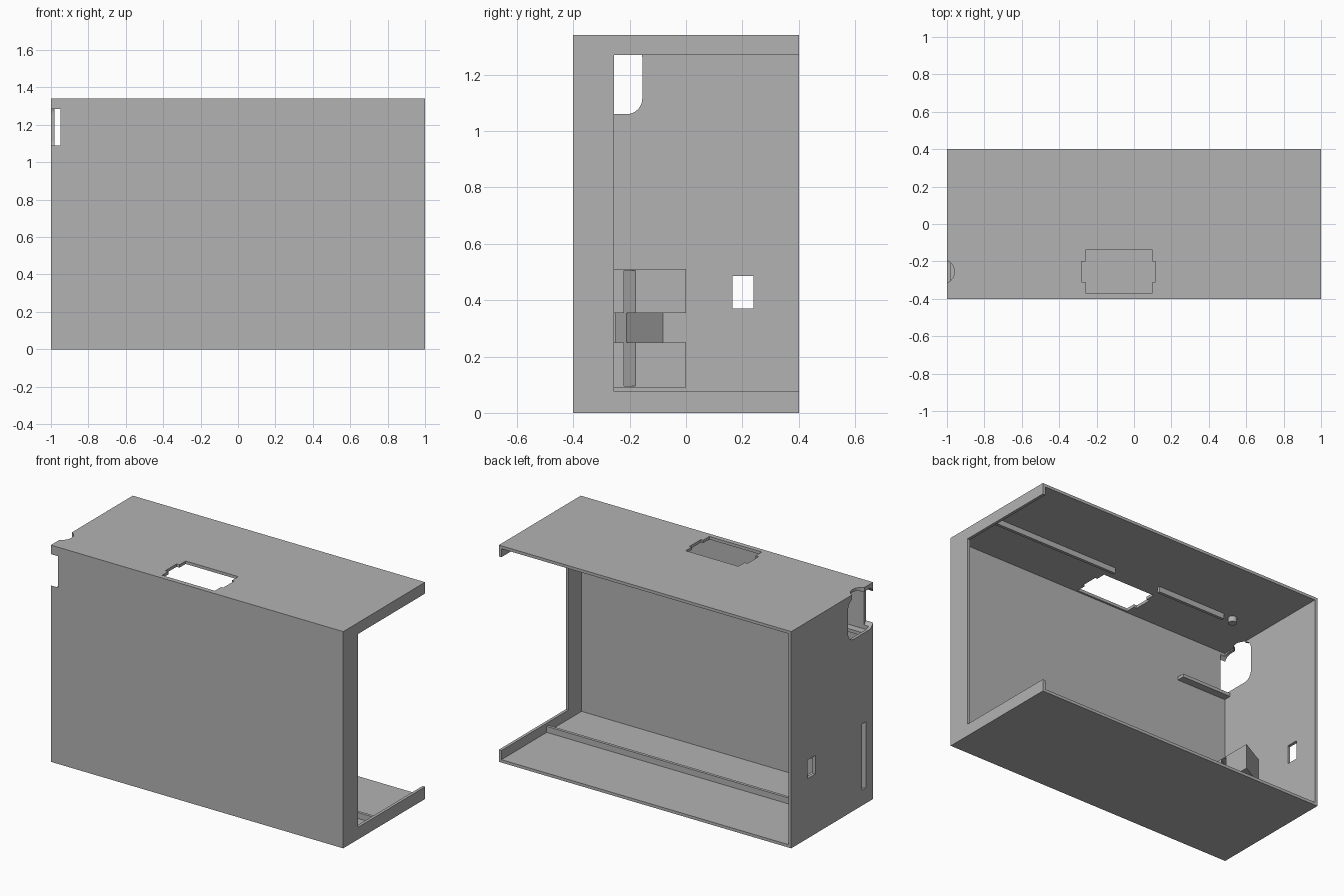
import bpy, bmesh, math

cube = bpy.data.objects.get("Cube")
if cube:
    bpy.data.objects.remove(cube, do_unlink=True)

grey = bpy.data.materials.new("plain grey")
grey.use_nodes = True
COLOUR = (0.45, 0.45, 0.45, 1)
grey.diffuse_color = COLOUR
grey.node_tree.nodes["Principled BSDF"].inputs["Base Color"].default_value = COLOUR

W, D, H, T = 1.0, 0.4, 1.34, 0.018   # half width, half depth, height, wall
XI, YI, ZI = W - T, D - T, H - T     # inner faces


def prism(name, points, lo, hi, axis="z"):
    """Extrude a 2D profile along an axis: (x, y) along z or (y, z) along x."""
    place = {"z": lambda p, t: (p[0], p[1], t), "x": lambda p, t: (t, p[0], p[1])}[axis]
    bm = bmesh.new()
    face = bm.faces.new([bm.verts.new(place(p, lo)) for p in points])
    moved = bmesh.ops.extrude_face_region(bm, geom=[face])["geom"]
    delta = place((0, 0), hi - lo)
    bmesh.ops.translate(bm, vec=delta, verts=[v for v in moved if isinstance(v, bmesh.types.BMVert)])
    bmesh.ops.recalc_face_normals(bm, faces=bm.faces)
    mesh = bpy.data.meshes.new(name)
    bm.to_mesh(mesh)
    bm.free()
    mesh.materials.append(grey)
    obj = bpy.data.objects.new(name, mesh)
    bpy.context.collection.objects.link(obj)
    return obj


def box(name, x, y, z):
    return prism(name, [(x[0], y[0]), (x[1], y[0]), (x[1], y[1]), (x[0], y[1])], *z)


def rounded(y, z, r, steps=8):
    """Rounded rectangle profile."""
    corners = [(y[1] - r, z[1] - r), (y[0] + r, z[1] - r), (y[0] + r, z[0] + r), (y[1] - r, z[0] + r)]
    return [(cy + r * math.cos(a), cz + r * math.sin(a))
            for k, (cy, cz) in enumerate(corners)
            for a in [math.pi / 2 * (k + i / steps) for i in range(steps + 1)]]


def circle(cx, cy, r, n=32):
    return [(cx + r * math.cos(2 * math.pi * i / n), cy + r * math.sin(2 * math.pi * i / n)) for i in range(n)]


def cut(target, *cutters):
    """Subtract each cutter in turn, then remove it."""
    for cutter in cutters:
        mod = target.modifiers.new("cut", "BOOLEAN")
        mod.operation, mod.solver, mod.object = "DIFFERENCE", "EXACT", cutter
        bpy.context.view_layer.update()
        graph = bpy.context.evaluated_depsgraph_get()
        mesh = bpy.data.meshes.new_from_object(target.evaluated_get(graph))
        target.modifiers.clear()
        target.data = mesh
        bpy.data.objects.remove(cutter, do_unlink=True)


def strap_slot():
    """Oblique slot through the side wall and the strap holder."""
    return prism("slot_cutter", [(-1.04, -0.354), (-0.78, -0.195), (-0.78, -0.155), (-1.04, -0.314)], 0.095, 0.505)


# Case: hollow box open at the back, with a framed opening on its left side
case = box("case", (-W, W), (-D, D), (0, H))
cut(case,
    box("inside", (-XI, XI), (-YI, 0.6), (T, ZI)),
    box("side_opening", (0.9, 1.2), (-0.255, 0.6), (0.075, 1.27)),
    box("roof_hole", (-0.26, 0.10), (-0.37, -0.14), (1.2, 1.5)),
    box("roof_hole_tabs", (-0.28, 0.115), (-0.31, -0.20), (1.2, 1.5)),
    prism("corner_port", rounded((-0.406, -0.155), (1.06, 1.315), 0.055), -1.2, -0.95, "x"),
    prism("roof_notch", circle(-1.025, -0.255, 0.065), 1.25, 1.5),
    box("side_window", (-1.2, -0.95), (0.165, 0.24), (0.37, 0.485)),
    strap_slot())

# Panel rails on the floor and under the roof
RAIL_Y = (-0.06, -0.042)
box("floor_rail", (-XI - 0.005, XI + 0.005), RAIL_Y, (T - 0.005, 0.055))
for side, span in (("left", (0.10, XI + 0.005)), ("right", (-0.69, -0.22))):
    box("roof_rail_" + side, span, RAIL_Y, (1.288, ZI + 0.005))
prism("roof_peg", circle(-0.76, -0.05, 0.025, 16), 1.288, ZI + 0.005)

# Ledge on the front wall below the corner port
box("front_ledge", (-XI - 0.005, -0.64), (-YI - 0.005, -0.335), (1.025, 1.045))

# Strap holder: two slanted blocks with a recessed block between them
wall, front = -XI - 0.001, -YI - 0.001
block = [(wall, front), (-0.82, front), (-0.82, 0), (wall, -0.09)]
recess = [(wall, front), (-0.87, front), (-0.87, -0.215), (wall, -0.08)]
for name, profile, z in (("lower_strap_block", block, (0.09, 0.25)),
                         ("middle_strap_block", recess, (0.25, 0.355)),
                         ("upper_strap_block", block, (0.355, 0.51))):
    cut(prism(name, profile, *z), strap_slot())
